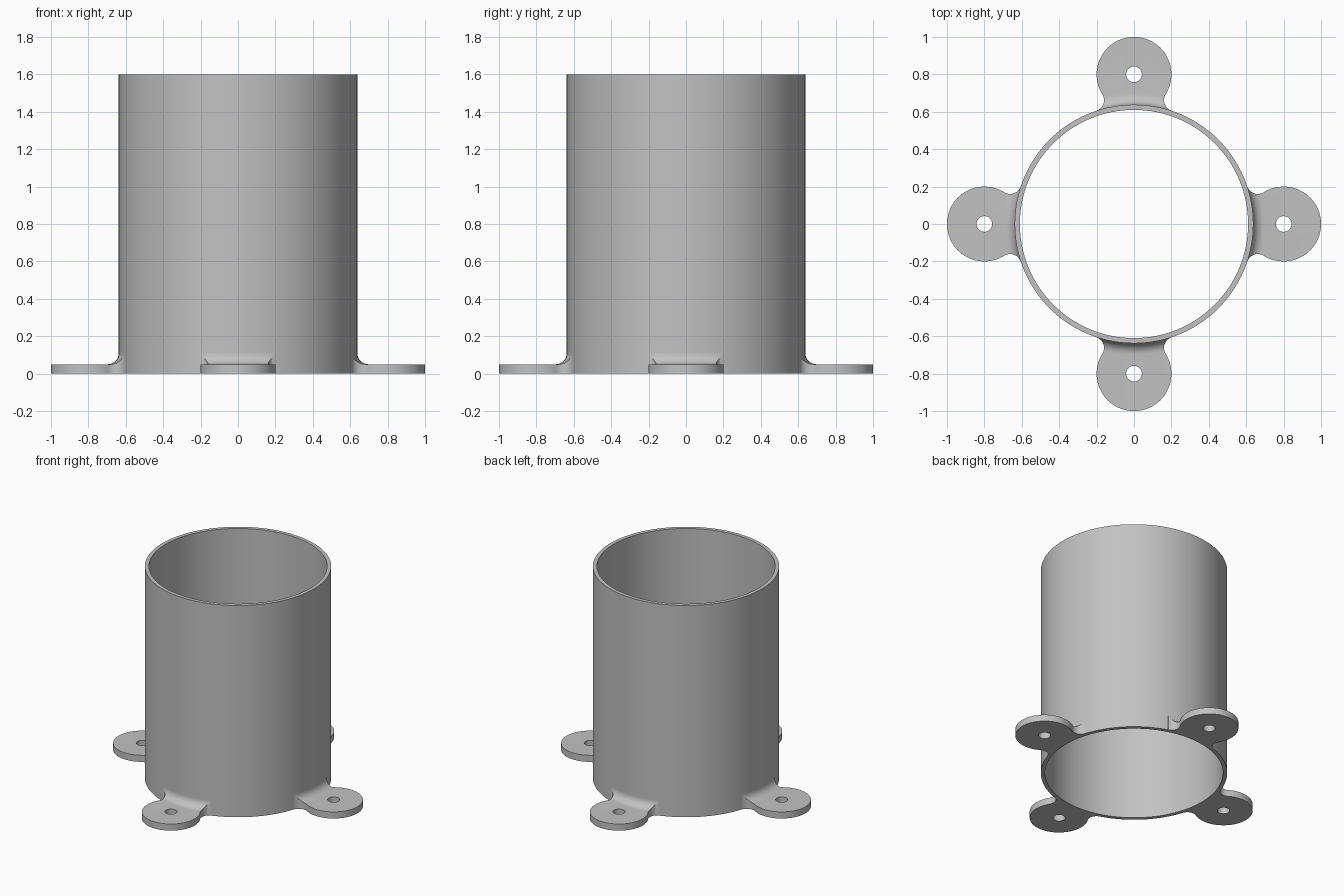
import bpy
import bmesh
from math import atan2, cos, hypot, pi, sin, sqrt

if "Cube" in bpy.data.objects:
    bpy.data.objects.remove(bpy.data.objects["Cube"])

OUTER, INNER, HEIGHT = 0.638, 0.610, 1.6      # tube
TAB_X, TAB_R, THICK, HOLE_R = 0.8, 0.2, 0.05, 0.042
FILLET = 0.06
SEGS = 128

grey = bpy.data.materials.new("light grey")
grey.use_nodes = True
colour = (0.54, 0.54, 0.54, 1)
grey.diffuse_color = colour
grey.node_tree.nodes["Principled BSDF"].inputs["Base Color"].default_value = colour


def finish(name, bm):
    bmesh.ops.recalc_face_normals(bm, faces=bm.faces)
    mesh = bpy.data.meshes.new(name)
    bm.to_mesh(mesh)
    bm.free()
    mesh.materials.append(grey)
    obj = bpy.data.objects.new(name, mesh)
    bpy.context.collection.objects.link(obj)
    return obj


def lathe(name, profile):
    """Revolve a closed (radius, z) profile about the z axis."""
    bm = bmesh.new()
    rings = []
    for i in range(SEGS):
        a = 2 * pi * i / SEGS
        rings.append([bm.verts.new((r * cos(a), r * sin(a), z)) for r, z in profile])
    n = len(profile)
    for i in range(SEGS):
        p, q = rings[i], rings[(i + 1) % SEGS]
        for j in range(n):
            k = (j + 1) % n
            bm.faces.new((p[j], q[j], q[k], p[k]))
    return finish(name, bm)


def prism(name, outline, low, high):
    """Extrude a flat outline between two heights."""
    bm = bmesh.new()
    base = bm.faces.new([bm.verts.new((x, y, low)) for x, y in outline])
    top = bmesh.ops.extrude_face_region(bm, geom=[base])["geom"]
    verts = [v for v in top if isinstance(v, bmesh.types.BMVert)]
    bmesh.ops.translate(bm, verts=verts, vec=(0, 0, high - low))
    return finish(name, bm)


def arc(cx, cy, r, start, end, steps):
    angles = [start + (end - start) * i / steps for i in range(steps + 1)]
    return [(cx + r * cos(a), cy + r * sin(a)) for a in angles]


def smooth(obj):
    bpy.ops.object.select_all(action="DESELECT")
    obj.select_set(True)
    bpy.context.view_layer.objects.active = obj
    bpy.ops.object.shade_smooth_by_angle(angle=pi / 6)


# Open tube
tube = lathe("tube", [(INNER, 0), (OUTER, 0), (OUTER, HEIGHT), (INNER, HEIGHT)])
smooth(tube)

# Flange ring with a concave fillet running up the tube wall
root = OUTER - 0.008
sweep = arc(OUTER + FILLET, THICK + FILLET, FILLET, -pi / 2, -pi, 10)
tab = lathe("mounting_tab_1", [(root, 0), (1.1, 0), (1.1, THICK)] + sweep
            + [(root, THICK + FILLET)])

# Tab outline: round end blended into the tube by a concave arc on each side
reach = OUTER + FILLET
cx = (TAB_X ** 2 + reach ** 2 - (TAB_R + FILLET) ** 2) / (2 * TAB_X)
cy = sqrt(reach ** 2 - cx ** 2)
to_tube = atan2(-cy, -cx) + 2 * pi
to_disc = atan2(-cy, TAB_X - cx) + 2 * pi
disc_angle = atan2(cy, cx - TAB_X)
side = arc(cx, cy, FILLET, to_tube, to_disc, 10)
half = [(0.55, side[0][1])] + side + arc(TAB_X, 0, TAB_R, disc_angle, 0, 28)[1:]
outline = half + [(x, -y) for x, y in reversed(half[:-1])]

# Trim the ring to the outline and drill the screw hole
outline_cutter = prism("tab_outline_cutter", outline, -0.1, 0.3)
hole_cutter = prism("screw_hole_cutter",
                    arc(TAB_X, 0, HOLE_R, 0, 2 * pi, 32)[:-1], -0.2, 0.4)
for cutter, operation in ((outline_cutter, "INTERSECT"), (hole_cutter, "DIFFERENCE")):
    cutter.hide_render = True
    mod = tab.modifiers.new(operation.lower(), "BOOLEAN")
    mod.object, mod.operation, mod.solver = cutter, operation, "EXACT"
bpy.context.view_layer.update()
trimmed = bpy.data.meshes.new_from_object(
    tab.evaluated_get(bpy.context.evaluated_depsgraph_get()))
tab.modifiers.clear()
tab.data = trimmed
for cutter in (outline_cutter, hole_cutter):
    bpy.data.objects.remove(cutter)
smooth(tab)

# Repeat the tab on all four sides
for i in range(1, 4):
    copy = bpy.data.objects.new(f"mounting_tab_{i + 1}", tab.data)
    copy.rotation_euler.z = i * pi / 2
    bpy.context.collection.objects.link(copy)
